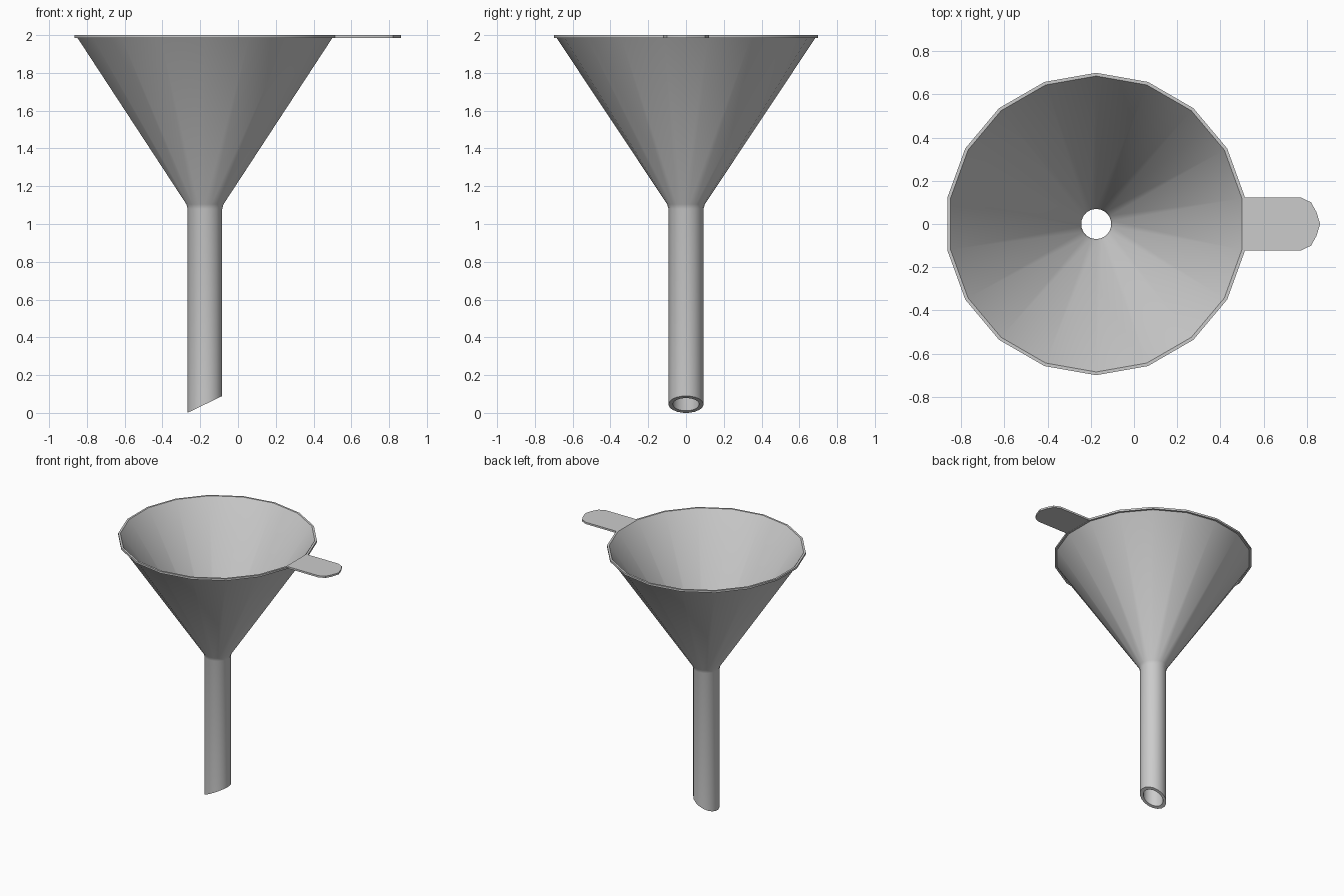
import bpy, bmesh
from math import sin, cos, pi, radians

cube = bpy.data.objects.get("Cube")
if cube:
    bpy.data.objects.remove(cube)

CENTRE_X = -0.175
SIDES = 18
STEM_R = 0.093
CUT_HEIGHT = 0.09

grey = bpy.data.materials.new("light grey plastic")
grey.use_nodes = True
colour = (0.6, 0.6, 0.6, 1)
grey.diffuse_color = colour
grey.node_tree.nodes["Principled BSDF"].inputs["Base Color"].default_value = colour


def finish(bm, name):
    bmesh.ops.recalc_face_normals(bm, faces=bm.faces)
    mesh = bpy.data.meshes.new(name)
    bm.to_mesh(mesh)
    bm.free()
    mesh.materials.append(grey)
    obj = bpy.data.objects.new(name, mesh)
    bpy.context.collection.objects.link(obj)
    bpy.ops.object.select_all(action='DESELECT')
    obj.select_set(True)
    bpy.context.view_layer.objects.active = obj
    bpy.ops.object.shade_smooth_by_angle(angle=radians(32))
    return obj


# Funnel body: closed wall profile (radius, height) turned about the stem axis
profile = [
    (STEM_R, 0), (STEM_R, 1.08), (0.1, 1.105), (0.685, 1.985),
    (0.70, 1.985), (0.70, 2.0), (0.685, 2.0), (0.678, 1.99),
    (0.078, 1.1), (0.07, 1.075), (0.07, 0),
]
bm = bmesh.new()
rings = []
for r, z in profile:
    ring = []
    for i in range(SIDES):
        a = 2 * pi * (i + 0.5) / SIDES
        x = r * cos(a)
        # Slanted spout tip
        height = z if z else CUT_HEIGHT * (x + STEM_R) / (2 * STEM_R)
        ring.append(bm.verts.new((CENTRE_X + x, r * sin(a), height)))
    rings.append(ring)
for k, ring in enumerate(rings):
    after = rings[(k + 1) % len(rings)]
    for i in range(SIDES):
        j = (i + 1) % SIDES
        bm.faces.new((ring[i], ring[j], after[j], after[i]))
finish(bm, "funnel_body")

# Handle tab: rounded flat plate flush with the rim
half = [(0.512, 0.122), (0.775, 0.122), (0.82, 0.1), (0.845, 0.055)]
outline = half + [(0.862, 0)] + [(x, -y) for x, y in reversed(half)]
bm = bmesh.new()
face = bm.faces.new([bm.verts.new((x, y, 1.986)) for x, y in outline])
top = bmesh.ops.extrude_face_region(bm, geom=[face])["geom"]
bmesh.ops.translate(bm, vec=(0, 0, 0.014),
                    verts=[v for v in top if isinstance(v, bmesh.types.BMVert)])
finish(bm, "handle_tab")
